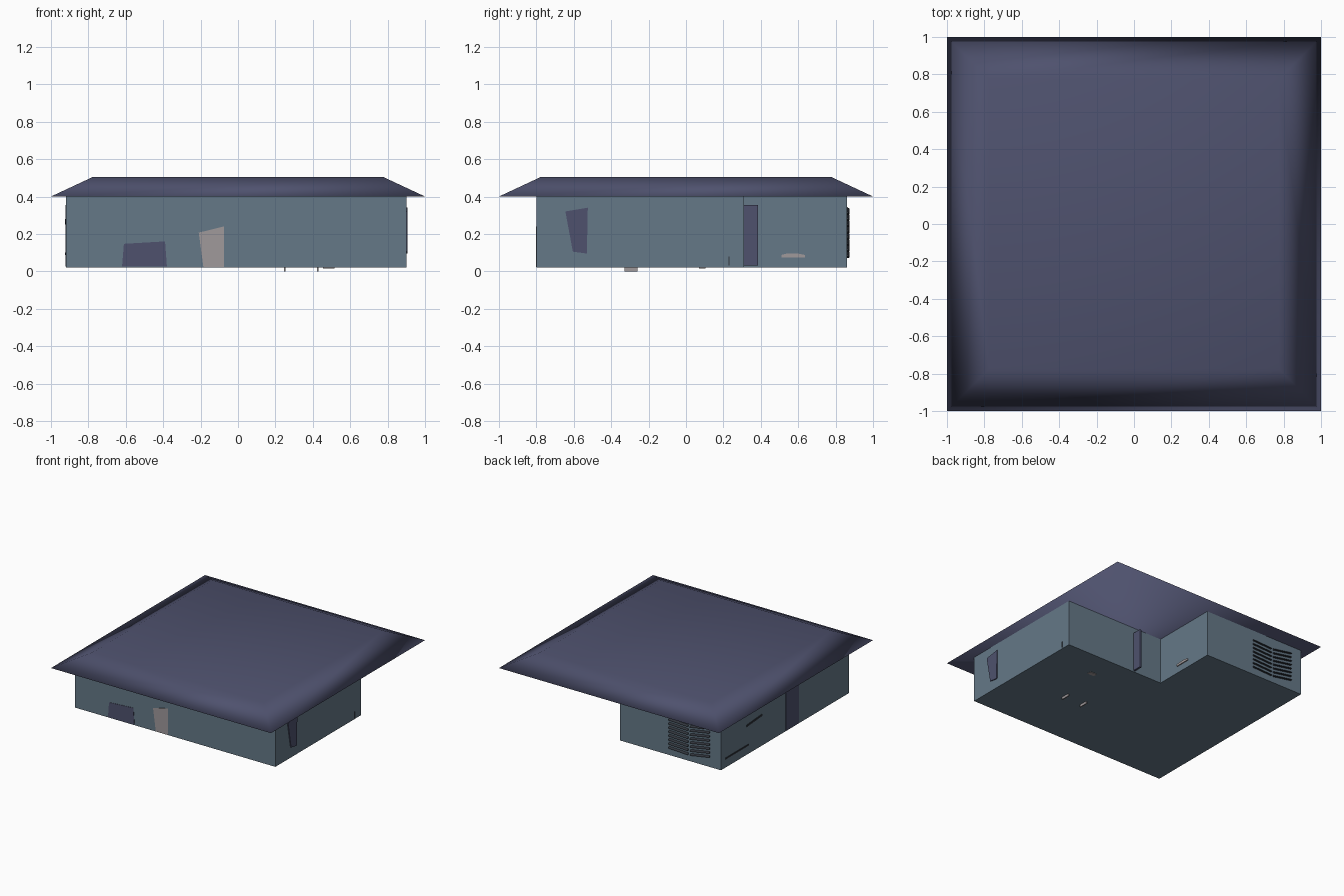
import bpy, bmesh

if "Cube" in bpy.data.objects:
    bpy.data.objects.remove(bpy.data.objects["Cube"])


def material(name, rgb):
    m = bpy.data.materials.new(name)
    m.diffuse_color = (*rgb, 1)
    m.use_nodes = True
    m.node_tree.nodes["Principled BSDF"].inputs["Base Color"].default_value = m.diffuse_color
    return m


WALL = material("slate_wall", (0.13, 0.19, 0.245))
ROOF = material("indigo_roof", (0.077, 0.083, 0.155))
STONE = material("warm_grey", (0.35, 0.32, 0.33))
DARK = material("dark_slat", (0.03, 0.035, 0.045))


def finish(name, bm, mat, smooth=False):
    bmesh.ops.recalc_face_normals(bm, faces=bm.faces[:])
    me = bpy.data.meshes.new(name)
    bm.to_mesh(me)
    bm.free()
    me.materials.append(mat)
    for p in me.polygons:
        p.use_smooth = smooth
    ob = bpy.data.objects.new(name, me)
    bpy.context.collection.objects.link(ob)
    return ob


def add_prism(bm, pts, place, d0, d1):
    """Extrude a 2D outline between two depths; place maps (u, v, d) to xyz."""
    a = [bm.verts.new(place(u, v, d0)) for u, v in pts]
    b = [bm.verts.new(place(u, v, d1)) for u, v in pts]
    n = len(pts)
    bm.faces.new(a[::-1])
    bm.faces.new(b)
    for i in range(n):
        j = (i + 1) % n
        bm.faces.new((a[i], a[j], b[j], b[i]))


def prism(name, pts, place, d0, d1, mat):
    bm = bmesh.new()
    add_prism(bm, pts, place, d0, d1)
    return finish(name, bm, mat)


def rect(u0, u1, v0, v1):
    return [(u0, v0), (u1, v0), (u1, v1), (u0, v1)]


# Ways to lay an outline on the plan or on a wall
def plan(u, v, d):
    return (u, v, d)


def along_x(u, v, d):
    return (u, d, v)


def along_y(u, v, d):
    return (d, u, v)


# L-shaped walls, notched at the back right
prism("walls", [(-0.92, -0.80), (0.90, -0.80), (0.90, 0.31), (0.0, 0.31),
                (0.0, 0.86), (-0.92, 0.86)], plan, 0.02, 0.40, WALL)

# Smooth-shaded flat-topped hip roof
bm = bmesh.new()
low = [bm.verts.new((u, v, 0.40)) for u, v in rect(-1, 1, -1, 1)]
top = [bm.verts.new((u, v, 0.505)) for u, v in rect(-0.775, 0.775, -0.775, 0.775)]
bm.faces.new(low[::-1])
bm.faces.new(top)
for i in range(4):
    j = (i + 1) % 4
    bm.faces.new((low[i], low[j], top[j], top[i]))
finish("roof", bm, ROOF, smooth=True)

# Front wall: low window and crooked door
prism("front_window", [(-0.62, 0.025), (-0.38, 0.025), (-0.39, 0.16), (-0.61, 0.147)],
      along_x, -0.803, -0.795, ROOF)
prism("front_door", [(-0.185, 0.022), (-0.075, 0.022), (-0.075, 0.24), (-0.21, 0.207)],
      along_x, -0.803, -0.795, STONE)

# Right wall: skewed window
prism("right_window", [(-0.605, 0.105), (-0.53, 0.095), (-0.525, 0.34), (-0.645, 0.32)],
      along_y, 0.898, 0.907, ROOF)
prism("right_crack", rect(0.228, 0.232, 0.03, 0.08), along_y, 0.898, 0.902, DARK)

# Left wall: door and two narrow slats
prism("left_door", rect(-0.15, 0.02, 0.025, 0.355), along_y, -0.923, -0.915, ROOF)
prism("left_slat_upper", [(0.33, 0.265), (0.53, 0.25), (0.53, 0.265), (0.33, 0.28)],
      along_y, -0.925, -0.915, DARK)
prism("left_slat_lower", rect(0.50, 0.80, 0.088, 0.10), along_y, -0.924, -0.915, DARK)

# Notch: open door panel and small sill
prism("notch_door", rect(0.25, 0.266, 0.31, 0.385), plan, 0.03, 0.355, ROOF)
prism("notch_sill", [(0.51, 0.075), (0.635, 0.075), (0.635, 0.088), (0.60, 0.095),
                     (0.54, 0.095), (0.51, 0.088)], along_y, -0.005, 0.008, STONE)

# Back wall: two columns of tilted louvre slats
bm = bmesh.new()
for i in range(8):
    z = 0.07 + i * 0.033
    for x0, x1, z0, z1 in ((-0.45, -0.625, 0.008, 0.0), (-0.645, -0.82, 0.0, 0.03)):
        ends = []
        for x, dz in ((x0, z0), (x1, z1)):
            ends.append([bm.verts.new((x, y, z + dz + h)) for y, h in
                         ((0.857, 0.0), (0.874, 0.003), (0.857, 0.018))])
        a, b = ends
        bm.faces.new(a)
        bm.faces.new(b[::-1])
        for k in range(3):
            m = (k + 1) % 3
            bm.faces.new((a[k], b[k], b[m], a[m]))
finish("back_louvres", bm, DARK)

# Thin feet and a small fitting under the floor
for i, x in enumerate((0.25, 0.427)):
    prism(f"foot_{i + 1}", rect(x - 0.004, x + 0.004, -0.33, -0.26), plan, 0.0, 0.022, STONE)
prism("floor_fitting", rect(0.455, 0.515, 0.07, 0.105), plan, 0.016, 0.022, STONE)
